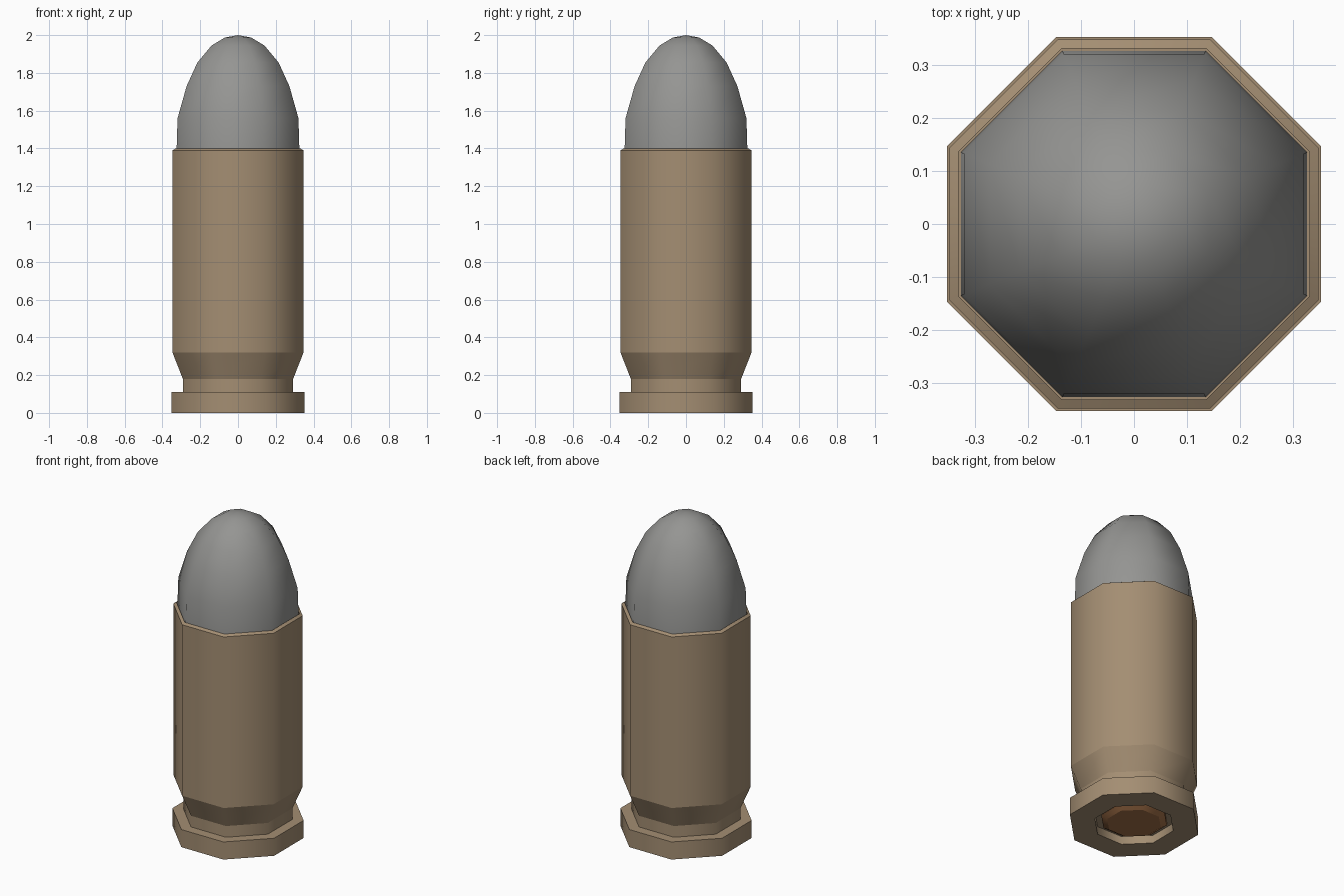
import bpy, bmesh, math

cube = bpy.data.objects.get("Cube")
if cube:
    bpy.data.objects.remove(cube, do_unlink=True)

SIDES = 8
TO_CORNER = 1 / math.cos(math.pi / SIDES)  # flat-to-flat radius -> corner radius


def make_material(name, colour):
    mat = bpy.data.materials.new(name)
    mat.use_nodes = True
    mat.diffuse_color = (*colour, 1)
    mat.node_tree.nodes["Principled BSDF"].inputs["Base Color"].default_value = (*colour, 1)
    return mat


def lathe(name, profile, mat, sharp_rings):
    """Sweep (radius, height) points into an eight-sided solid; zero radius makes a pole."""
    bm = bmesh.new()
    rings = []
    for r, z in profile:
        if r == 0:
            rings.append([bm.verts.new((0, 0, z))] * SIDES)
            continue
        ring = []
        for i in range(SIDES):
            a = (i + 0.5) * math.tau / SIDES
            ring.append(bm.verts.new((r * TO_CORNER * math.cos(a), r * TO_CORNER * math.sin(a), z)))
        rings.append(ring)
    for low, high in zip(rings, rings[1:]):
        for i in range(SIDES):
            j = (i + 1) % SIDES
            corners = dict.fromkeys((low[i], low[j], high[j], high[i]))
            bm.faces.new(list(corners)).smooth = True
    # Crisp steps between bands, soft shading around the sides
    for k in sharp_rings:
        for i in range(SIDES):
            edge = bm.edges.get((rings[k][i], rings[k][(i + 1) % SIDES]))
            if edge:
                edge.smooth = False
    bmesh.ops.recalc_face_normals(bm, faces=bm.faces)
    mesh = bpy.data.meshes.new(name)
    bm.to_mesh(mesh)
    bm.free()
    mesh.materials.append(mat)
    obj = bpy.data.objects.new(name, mesh)
    bpy.context.collection.objects.link(obj)
    return obj


brass = make_material("brass", (0.37, 0.27, 0.17))
lead = make_material("lead grey", (0.30, 0.30, 0.29))
copper = make_material("dark copper", (0.37, 0.165, 0.065))

# Casing: primer pocket, rim, extractor groove, taper, body, chamfered mouth
case_profile = [
    (0, 0.05), (0.215, 0.05), (0.215, 0), (0.352, 0), (0.352, 0.11),
    (0.292, 0.11), (0.292, 0.18), (0.347, 0.32), (0.347, 1.39),
    (0.33, 1.40), (0.33, 1.37), (0, 1.37),
]
lathe("casing", case_profile, brass, range(1, len(case_profile) - 1))

# Rounded bullet seated in the mouth
bullet_profile = [
    (0, 1.36), (0.326, 1.36), (0.32, 1.56), (0.272, 1.73), (0.215, 1.855),
    (0.14, 1.945), (0.07, 1.987), (0, 2.0),
]
lathe("bullet", bullet_profile, lead, [1])

# Bevelled primer in the base pocket
primer_profile = [(0, 0.06), (0.18, 0.06), (0.18, 0.03), (0.147, 0.01), (0, 0.01)]
lathe("primer", primer_profile, copper, [1, 2, 3])
